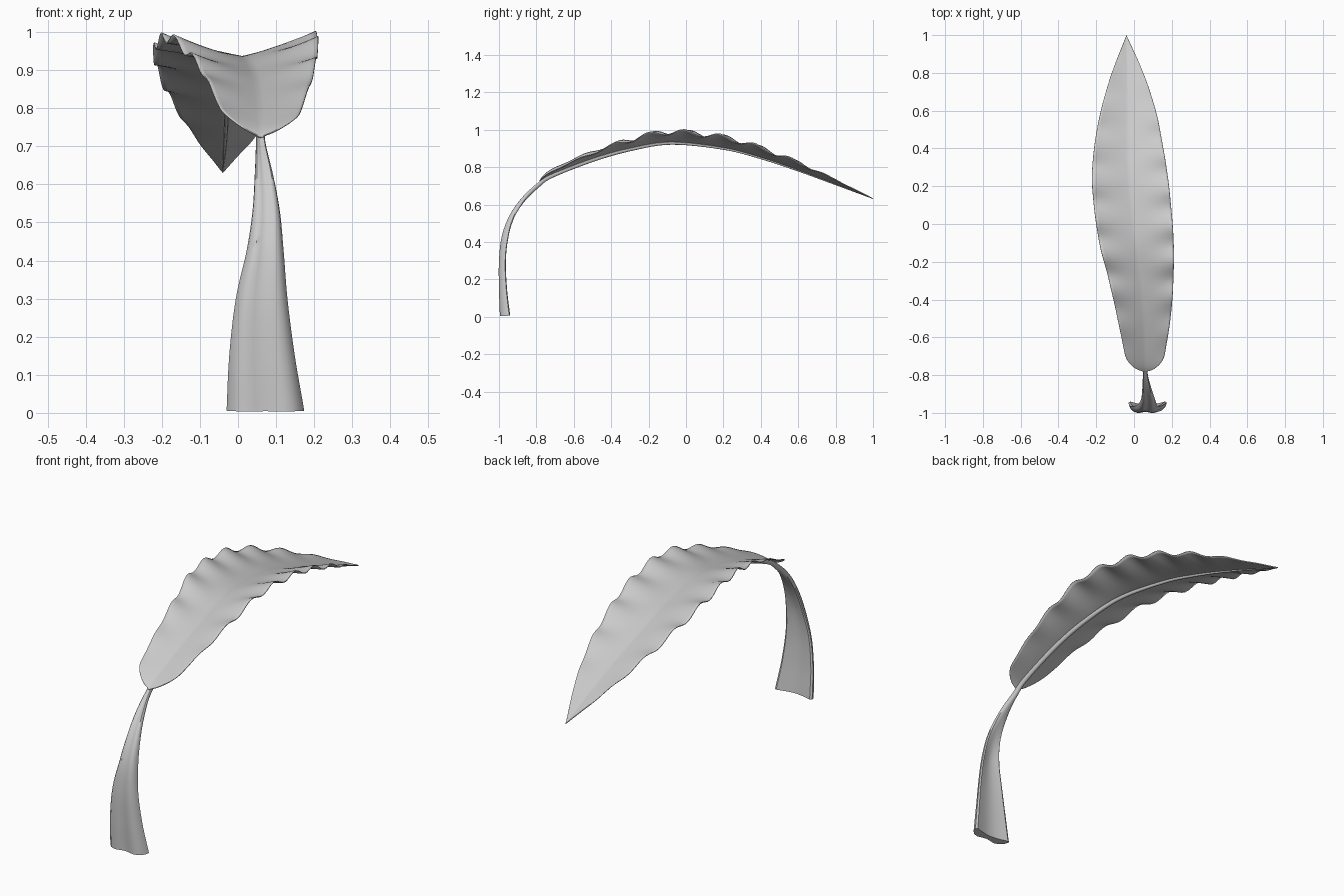
import bpy
import bmesh
import math
from mathutils import Vector

default = bpy.data.objects.get("Cube")
if default:
    bpy.data.objects.remove(default, do_unlink=True)

# Spine stations: x, y, z, stalk half width, stalk depth, blade half width
STATIONS = [Vector(row) for row in (
    (.072, -.995, .004, .102, .055, .08),
    (.063, -1, .15, .086, .043, .08),
    (.062, -1, .3, .068, .037, .08),
    (.071, -.985, .43, .049, .036, .08),
    (.074, -.945, .54, .036, .033, .08),
    (.068, -.88, .635, .024, .028, .08),
    (.06, -.8, .71, .013, .023, .082),
    (.058, -.72, .762, .011, .02, .1),
    (.053, -.5, .847, .011, .019, .14),
    (.038, -.3, .902, .011, .017, .17),
    (.011, -.08, .935, .01, .015, .198),
    (-.018, .2, .905, .008, .012, .203),
    (-.028, .4, .853, .007, .01, .183),
    (-.03, .6, .785, .005, .008, .145),
    (-.034, .8, .71, .004, .006, .083),
    (-.04, 1, .632, .001, .002, .0),
)]
LAST = len(STATIONS) - 1
NECK = 6

# Half of the grooved stalk section and of the rounded midrib section,
# from front centre round to back centre: side, depth
CHANNEL = [(0, .82), (.25, .9), (.5, 1), (.75, .85), (.93, .5),
           (1, .1), (.9, 0), (.6, .15), (.3, .27), (0, .32)]
ROUND = [(0, .8), (.25, .85), (.5, .95), (.75, 1), (.95, .9),
         (1, .7), (.9, .4), (.65, .15), (.35, .03), (0, 0)]


def clamp(value):
    return max(0.0, min(1.0, value))


def spine(t):
    """Smooth interpolation through the stations."""
    i = min(int(t), LAST - 1)
    f = t - i
    b, c = STATIONS[i], STATIONS[i + 1]
    a = STATIONS[i - 1] if i else b * 2 - c
    d = STATIONS[i + 2] if i + 2 <= LAST else c * 2 - b
    return (b * 2 + (c - a) * f + (a * 2 - b * 5 + c * 4 - d) * f ** 2
            + (b * 3 - a - c * 3 + d) * f ** 3) / 2


def loft(name, rings, closed):
    """Skin a list of point rows into a mesh object."""
    bm = bmesh.new()
    rows = [[bm.verts.new(p) for p in ring] for ring in rings]
    count = len(rows[0])
    for lower, upper in zip(rows, rows[1:]):
        for j in range(count if closed else count - 1):
            k = (j + 1) % count
            bm.faces.new((lower[j], lower[k], upper[k], upper[j]))
    if closed:
        bm.faces.new(rows[0][::-1])
        bm.faces.new(rows[-1])
    bmesh.ops.remove_doubles(bm, verts=bm.verts, dist=.0001)
    bmesh.ops.recalc_face_normals(bm, faces=bm.faces)
    mesh = bpy.data.meshes.new(name)
    bm.to_mesh(mesh)
    bm.free()
    obj = bpy.data.objects.new(name, mesh)
    bpy.context.collection.objects.link(obj)
    bpy.ops.object.select_all(action='DESELECT')
    obj.select_set(True)
    bpy.context.view_layer.objects.active = obj
    bpy.ops.object.shade_smooth_by_angle(angle=math.radians(40))
    return obj


def stalk_ring(t):
    s = spine(t)
    step = spine(min(t + .01, LAST)) - spine(max(t - .01, 0))
    normal = Vector((0, -step[2], step[1])).normalized()
    blend = clamp((t - 3) / (NECK - 3))
    half = []
    for (u0, v0), (u1, v1) in zip(CHANNEL, ROUND):
        half.append((u0 + (u1 - u0) * blend, v0 + (v1 - v0) * blend))
    outline = half + [(-u, v) for u, v in half[-2:0:-1]]
    centre = Vector(s[:3])
    return [centre + Vector((u * s[3], 0, 0)) + normal * (v - 1) * s[4]
            for u, v in outline]


def blade_row(t, columns=24):
    s = spine(t)
    x, y, z, width = s[0], s[1], s[2], max(s[5], 0)
    # Rounded shoulders where the blade leaves the stalk
    width *= max(math.sqrt(1 - (1 - clamp((y + .78) / .09)) ** 2), .1)
    ripple = .075 * clamp((y + .8) / .5) * clamp((1.05 - y) / .5)
    row = []
    for j in range(columns + 1):
        u = 2 * j / columns - 1
        slope = .26 if u < 0 else .14 + .13 * clamp((y + .7) / .45)
        phase = y + .04 - .03 * abs(u) - (.03 if u < 0 else 0)
        wave = ripple * u * u * math.cos(math.tau * phase / .19)
        lift = width * (slope * abs(u) ** 1.1 + wave)
        row.append(Vector((x + u * width, y, z + lift)))
    return row


# Grooved stalk running on as the midrib under the blade
stalk_steps = LAST * 6
loft("stalk_and_midrib",
     [stalk_ring(LAST * i / stalk_steps) for i in range(stalk_steps + 1)], True)

# Rippled, folded leaf blade
start = NECK + .25
blade_steps = 110
blade = loft("leaf_blade",
             [blade_row(start + (LAST - start) * (i / blade_steps) ** 1.15)
              for i in range(blade_steps + 1)], False)
thickness = blade.modifiers.new("thickness", 'SOLIDIFY')
thickness.thickness = .004
thickness.offset = 0
